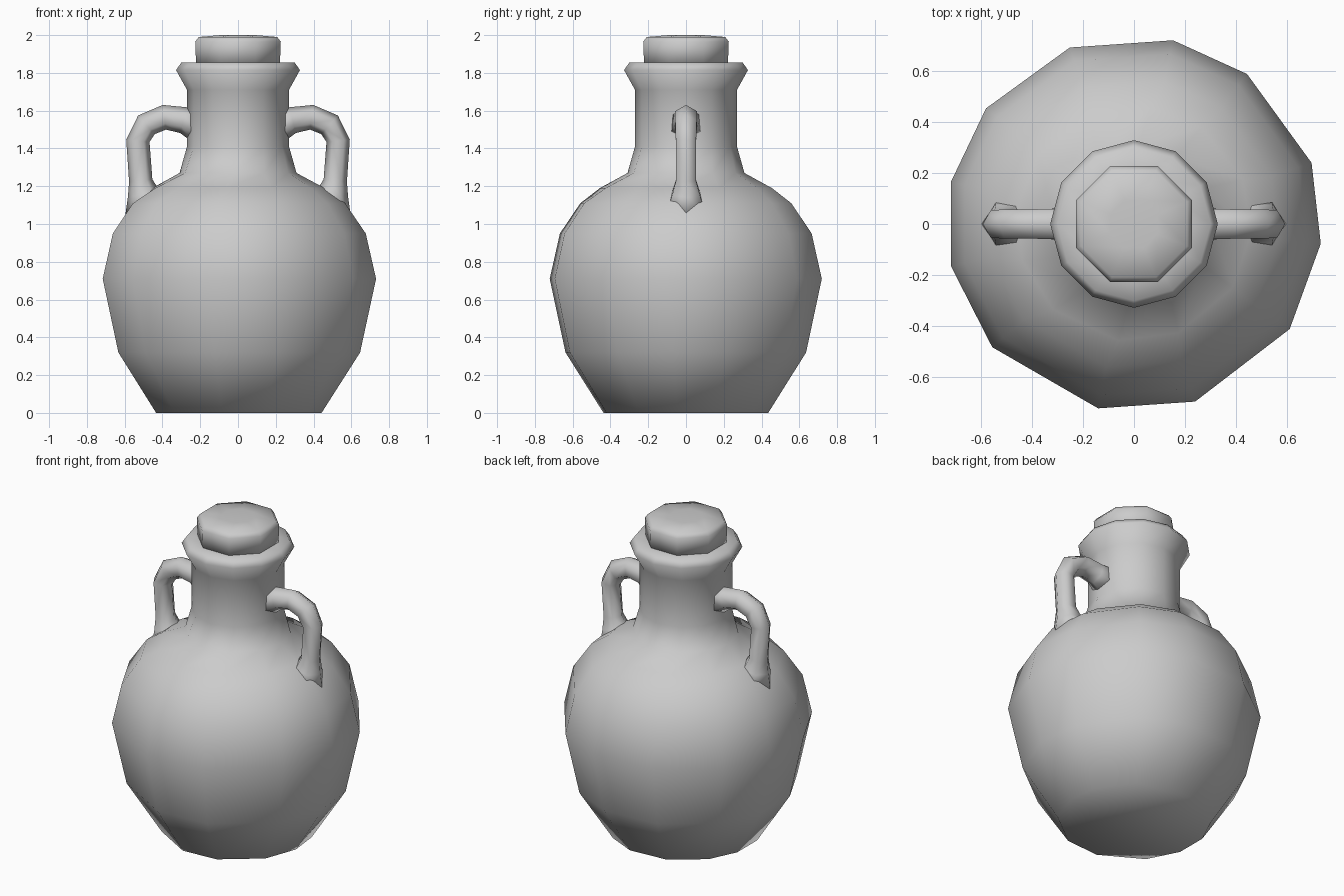
import bpy, bmesh
from math import cos, sin, radians
from mathutils import Vector

if "Cube" in bpy.data.objects:
    bpy.data.objects.remove(bpy.data.objects["Cube"], do_unlink=True)

clay = bpy.data.materials.new("grey clay")
clay.use_nodes = True
GREY = (0.6, 0.6, 0.6, 1)
clay.diffuse_color = GREY
clay.node_tree.nodes["Principled BSDF"].inputs["Base Color"].default_value = GREY


def skin(name, rings):
    """Join closed rings of points into a capped, smooth-shaded tube."""
    bm = bmesh.new()
    loops = [[bm.verts.new(p) for p in ring] for ring in rings]
    n = len(loops[0])
    for low, high in zip(loops, loops[1:]):
        for i in range(n):
            j = (i + 1) % n
            bm.faces.new((low[i], low[j], high[j], high[i]))
    bm.faces.new(loops[0][::-1])
    bm.faces.new(loops[-1])
    bmesh.ops.recalc_face_normals(bm, faces=bm.faces)
    for f in bm.faces:
        f.smooth = True
    mesh = bpy.data.meshes.new(name)
    bm.to_mesh(mesh)
    bm.free()
    mesh.materials.append(clay)
    obj = bpy.data.objects.new(name, mesh)
    bpy.context.collection.objects.link(obj)
    return obj


def ring(r, z, angles):
    return [(r * cos(radians(a)), r * sin(radians(a)), z) for a in angles]


# Jug: uneven twelve-sided belly blending into an even neck and lip
belly = (-6, 19, 53, 78, 110, 142, 167, 193, 221, 259, 289, 326)
neck = [30 * i for i in range(12)]
profile = [(0.445, 0, 0), (0.65, 0.32, 0), (0.735, 0.71, 0), (0.68, 0.95, 0),
           (0.57, 1.11, 0), (0.46, 1.19, 0.3), (0.31, 1.27, 0.7),
           (0.27, 1.41, 1), (0.27, 1.71, 1), (0.328, 1.815, 1),
           (0.3, 1.855, 1), (0.2, 1.855, 1)]
skin("jug_body", [ring(r, z, [b + (n - b) * t for b, n in zip(belly, neck)])
                  for r, z, t in profile])

# Stopper: eight-sided plug with a softened top edge
plug = [22.5 + 45 * i for i in range(8)]
skin("stopper", [ring(r, z, plug) for r, z in
                 [(0.24, 1.84), (0.245, 1.965), (0.225, 1.99), (0.1, 2.0)]])

# Handles: hexagonal tubes from neck to shoulder, flared at both ends
path = [(0.2, 1.52, 0.1), (0.29, 1.55, 0.07), (0.39, 1.565, 0.066),
        (0.485, 1.525, 0.066), (0.53, 1.44, 0.062), (0.515, 1.23, 0.062),
        (0.5, 1.16, 0.085), (0.48, 1.07, 0.12)]


def handle(name, side):
    pts = [Vector((x, 0, z)) for x, z, r in path]
    rings = []
    for i, p in enumerate(pts):
        along = (pts[min(i + 1, len(pts) - 1)] - pts[max(i - 1, 0)]).normalized()
        out = along.cross(Vector((0, 1, 0)))
        loop = []
        for k in range(6):
            a = radians(60 * k)
            v = p + path[i][2] * (out * cos(a) + Vector((0, sin(a), 0)))
            loop.append((side * v.x, v.y, v.z))
        rings.append(loop)
    return skin(name, rings)


handle("left_handle", 1)
handle("right_handle", -1)
